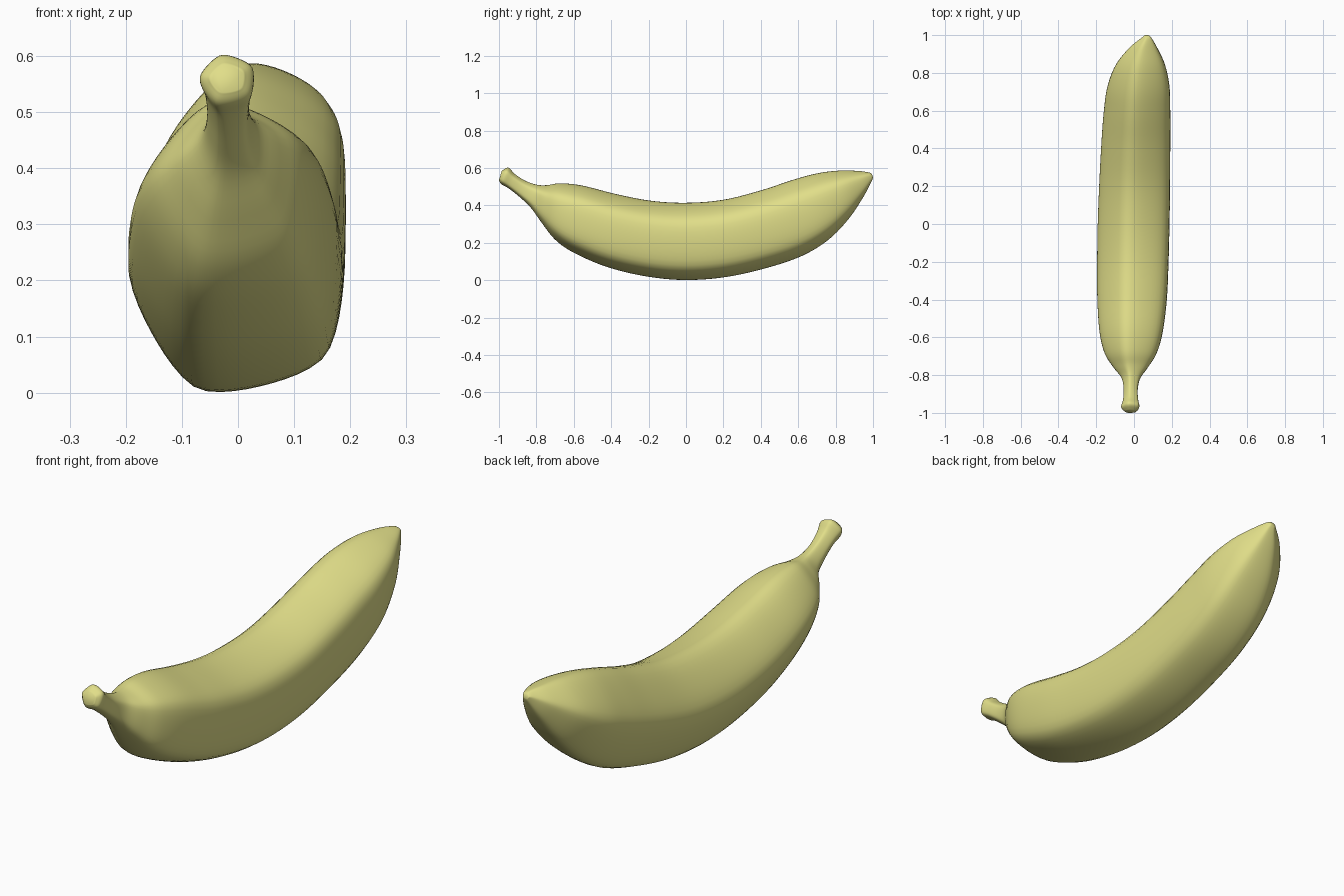
import bpy, bmesh, math

if "Cube" in bpy.data.objects:
    bpy.data.objects.remove(bpy.data.objects["Cube"])

# Stations along the fruit: bottom (y, z), top (y, z), left x, right x
STATIONS = [
    (-1.00, .535, -.985, .585, -.050, .010),   # cut stem end
    (-.988, .514, -.950, .602, -.068, .028),   # stem flare
    (-.950, .492, -.915, .568, -.058, .022),
    (-.89, .445, -.86, .532, -.055, .020),
    (-.83, .388, -.80, .511, -.066, .034),
    (-.77, .305, -.745, .508, -.110, .075),    # shoulder
    (-.70, .217, -.67, .518, -.155, .120),
    (-.60, .147, -.55, .505, -.182, .152),
    (-.42, .070, -.38, .462, -.194, .174),
    (-.21, .020, -.19, .425, -.195, .183),
    (.00, .001, .00, .414, -.192, .188),       # belly
    (.22, .018, .20, .430, -.184, .191),
    (.44, .068, .40, .480, -.173, .192),
    (.62, .130, .57, .536, -.160, .192),
    (.76, .215, .70, .571, -.140, .188),
    (.87, .328, .82, .586, -.095, .164),
    (.95, .448, .92, .584, -.022, .122),
    (.992, .528, .978, .576, .040, .092),      # blossom tip
    (1.00, .548, .995, .566, .055, .080),
]
SIDES, STEPS = 50, 5


def unit_profile():
    """Rounded five-ridged section, normalised to a 0..1 box."""
    pts = []
    for i in range(SIDES):
        a = 2 * math.pi * i / SIDES
        s = math.sin(2.5 * (a - math.radians(103)))
        r = 1 - 0.10 * math.sqrt(s * s + 0.06)
        pts.append((r * math.cos(a), r * math.sin(a)))
    us, vs = zip(*pts)
    return [((u - min(us)) / (max(us) - min(us)),
             (v - min(vs)) / (max(vs) - min(vs))) for u, v in pts]


def smooth_stations(st):
    """Catmull-Rom interpolation between the stations."""
    out = []
    for i in range(len(st) - 1):
        a, b, c, d = st[max(i - 1, 0)], st[i], st[i + 1], st[min(i + 2, len(st) - 1)]
        for k in range(STEPS):
            t = k / STEPS
            out.append([0.5 * (2 * q + (r - p) * t + (2 * p - 5 * q + 4 * r - s) * t * t
                               + (3 * q - p - 3 * r + s) * t ** 3)
                        for p, q, r, s in zip(a, b, c, d)])
    return out + [st[-1]]


# Banana skin lofted through the stations
bm = bmesh.new()
profile = unit_profile()
rings = []
for yb, zb, yt, zt, xl, xr in smooth_stations(STATIONS):
    rings.append([bm.verts.new((xl + u * (xr - xl), yb + v * (yt - yb), zb + v * (zt - zb)))
                  for u, v in profile])
for r0, r1 in zip(rings, rings[1:]):
    for i in range(SIDES):
        j = (i + 1) % SIDES
        bm.faces.new((r0[i], r0[j], r1[j], r1[i]))
bm.faces.new(rings[0])
bm.faces.new(rings[-1])
bmesh.ops.recalc_face_normals(bm, faces=bm.faces)

mesh = bpy.data.meshes.new("banana")
bm.to_mesh(mesh)
bm.free()
banana = bpy.data.objects.new("banana", mesh)
bpy.context.collection.objects.link(banana)

# Yellow peel
peel = bpy.data.materials.new("yellow_peel")
peel.diffuse_color = (0.75, 0.73, 0.25, 1)
peel.use_nodes = True
peel.node_tree.nodes["Principled BSDF"].inputs["Base Color"].default_value = peel.diffuse_color
mesh.materials.append(peel)

bpy.context.view_layer.objects.active = banana
banana.select_set(True)
bpy.ops.object.shade_smooth_by_angle(angle=math.radians(50))
